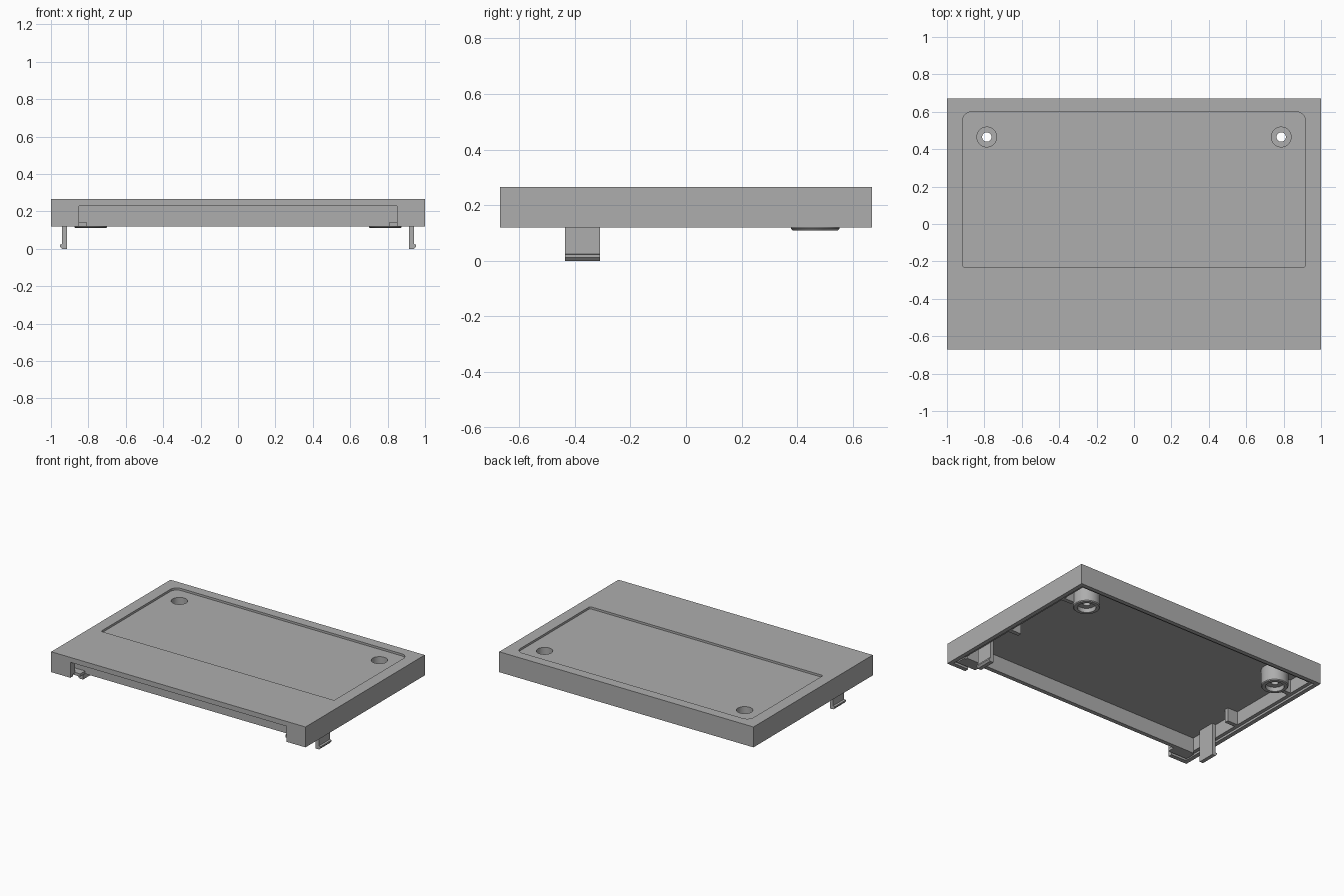
import bpy, bmesh
from math import sin, cos, pi, radians

cube = bpy.data.objects.get("Cube")
if cube:
    bpy.data.objects.remove(cube, do_unlink=True)

grey = bpy.data.materials.new("plain grey")
grey.use_nodes = True
colour = (0.42, 0.42, 0.42, 1)
grey.diffuse_color = colour
grey.node_tree.nodes["Principled BSDF"].inputs["Base Color"].default_value = colour


def finish(name, bm):
    bmesh.ops.recalc_face_normals(bm, faces=bm.faces)
    mesh = bpy.data.meshes.new(name)
    bm.to_mesh(mesh)
    bm.free()
    mesh.materials.append(grey)
    obj = bpy.data.objects.new(name, mesh)
    bpy.context.collection.objects.link(obj)
    return obj


def box(name, x, y, z):
    bm = bmesh.new()
    bmesh.ops.create_cube(bm, size=1)
    for v in bm.verts:
        v.co = [a + (b - a) * (c + 0.5) for (a, b), c in zip((x, y, z), v.co)]
    return finish(name, bm)


def prism(name, points, shift):
    """Extrude a closed outline of 3D points along a vector."""
    bm = bmesh.new()
    face = bm.faces.new([bm.verts.new(p) for p in points])
    out = bmesh.ops.extrude_face_region(bm, geom=[face])
    bmesh.ops.translate(bm, vec=shift,
                        verts=[g for g in out["geom"] if isinstance(g, bmesh.types.BMVert)])
    return finish(name, bm)


def lathe(name, profile, centre, steps=48):
    """Spin a closed (radius, height) outline about a vertical axis."""
    bm = bmesh.new()
    rings = [[bm.verts.new((centre[0] + r * cos(2 * pi * i / steps),
                            centre[1] + r * sin(2 * pi * i / steps), z))
              for i in range(steps)] for r, z in profile]
    for a, b in zip(rings, rings[1:] + rings[:1]):
        for i in range(steps):
            j = (i + 1) % steps
            bm.faces.new((a[i], a[j], b[j], b[i]))
    return finish(name, bm)


def smooth(obj):
    bpy.ops.object.select_all(action="DESELECT")
    obj.select_set(True)
    bpy.context.view_layer.objects.active = obj
    bpy.ops.object.shade_smooth_by_angle(angle=radians(30))


def cut(obj, cutter):
    mod = obj.modifiers.new("cut", "BOOLEAN")
    mod.operation = "DIFFERENCE"
    mod.solver = "EXACT"
    mod.object = cutter
    bpy.context.view_layer.objects.active = obj
    bpy.ops.object.modifier_apply(modifier=mod.name)
    bpy.data.objects.remove(cutter, do_unlink=True)


def arc(cx, cy, r, start, z, steps=8):
    return [(cx + r * cos(start + pi / 2 * i / steps),
             cy + r * sin(start + pi / 2 * i / steps), z) for i in range(steps + 1)]


TOP, RIM, ROOF = 0.265, 0.12, 0.23
BOSS_X, BOSS_Y, BORE = 0.787, 0.465, 0.053

# Lid shell: hollow underneath with a stepped rim
lid = box("lid_shell", (-1, 1), (-0.67, 0.67), (RIM, TOP))
cut(lid, box("rim_cut", (-0.97, 0.97), (-0.64, 0.64), (0, 0.135)))
cut(lid, box("cavity_cut", (-0.945, 0.945), (-0.615, 0.615), (0, ROOF)))
# Wide opening in the front edge
cut(lid, box("front_cut", (-0.85, 0.85), (-0.8, -0.58), (0, ROOF)))

# Shallow top panel, rounder at the back
w, front, back, floor = 0.917, -0.23, 0.6, 0.25
big, small = 0.05, 0.01
outline = (arc(w - big, back - big, big, 0, floor)
           + arc(big - w, back - big, big, pi / 2, floor)
           + arc(small - w, front + small, small, pi, floor)
           + arc(w - small, front + small, small, 1.5 * pi, floor))
cut(lid, prism("panel_cut", outline, (0, 0, 0.1)))

# Screw openings through the roof
for s in (-1, 1):
    profile = [(0.0001, 0.2), (BORE, 0.2), (BORE, 0.3), (0.0001, 0.3)]
    cut(lid, lathe("bore_cut", profile, (s * BOSS_X, BOSS_Y)))
smooth(lid)

# Inner wall set back behind the front opening
box("inner_front_wall", (-0.945, 0.945), (-0.565, -0.535), (RIM, ROOF + 0.005))

for s, side in ((1, "left"), (-1, "right")):
    # Hollow screw boss with a step inside and a recess below
    profile = [(0.082, 0.11), (0.0875, 0.116), (0.0875, ROOF + 0.001), (BORE, ROOF + 0.001),
               (BORE, 0.17), (0.025, 0.17), (0.025, 0.14), (0.06, 0.14), (0.06, 0.11)]
    smooth(lathe(side + "_screw_boss", profile, (s * BOSS_X, BOSS_Y)))

    # Snap clip with an outward hook
    hook = [(0.915, 0.235), (0.94, 0.235), (0.94, 0.025), (0.953, 0.022),
            (0.953, 0.012), (0.942, 0), (0.915, 0)]
    prism(side + "_clip", [(s * x, -0.435, z) for x, z in hook], (0, 0.125, 0))

    # Thin ribs on the side wall
    for n, y in (("front", -0.11), ("back", 0.42)):
        box(f"{side}_{n}_rib", sorted((s * 0.865, s * 0.95)), (y - 0.015, y + 0.015),
            (0.135, ROOF + 0.005))

    # Small shelf inside the front corner
    box(side + "_corner_shelf", sorted((s * 0.807, s * 0.96)), (-0.62, -0.55), (RIM, 0.14))
